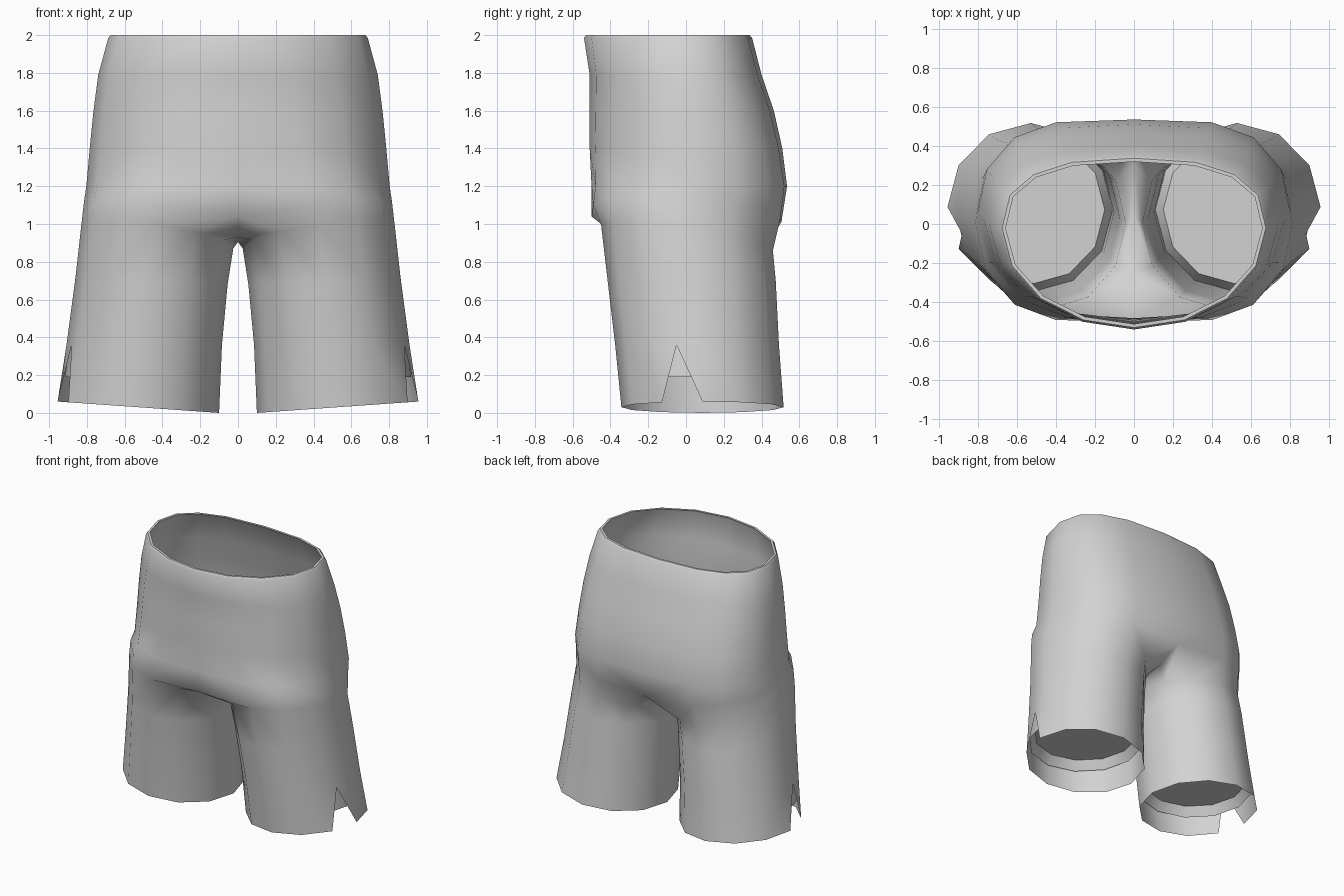
import bpy, bmesh
from math import sin, cos, pi, radians

if "Cube" in bpy.data.objects:
    bpy.data.objects.remove(bpy.data.objects["Cube"])

cloth = bpy.data.materials.new("light_grey_cloth")
cloth.use_nodes = True
grey = (0.65, 0.65, 0.65, 1)
cloth.diffuse_color = grey
cloth.node_tree.nodes["Principled BSDF"].inputs["Base Color"].default_value = grey

ARC = 9      # points from centre front round the side to centre back
SIDES = 12   # sides of each leg

# height, half width, front y, back y, y of the widest point, share of leg roundness
TORSO = [(2.0, 0.675, -0.53, 0.337, -0.02, 0), (1.985, 0.687, -0.54, 0.35, -0.02, 0),
         (1.79, 0.74, -0.51, 0.40, 0.0, 0.1), (1.6, 0.765, -0.51, 0.465, 0.02, 0.2),
         (1.4, 0.785, -0.51, 0.51, 0.04, 0.3), (1.2, 0.803, -0.50, 0.535, 0.06, 0.5)]
FOLD = (1.04, 0.815, -0.50, 0.505, 0.06, 0.8)
FOLD_RISE = (0, 0.06, 0.1, 0.09, 0.08, 0.06, 0.03, -0.01, -0.03)
# height, inner x, outer x, front y, back y, tilt to the outside, tilt to the back
LEGS = [(0.93, 0.025, 0.83, -0.45, 0.46, 0.06, -0.07),
        (0.7, 0.055, 0.86, -0.415, 0.475, 0.02, 0), (0.36, 0.085, 0.908, -0.375, 0.492, 0, 0)]
HEM = (0.03, 0.10, 0.955, -0.342, 0.517, 0.03, 0)
ARCH = [(0, 0.30, 0.93), (0, 0.05, 0.905), (0, -0.25, 0.93)]


def torso_row(row, inset=0.0):
    z, a, front, back, mid, share = row
    a, front, back = a - inset, front + inset, back - inset
    pts = []
    for j in range(ARC):
        t = -pi / 2 + pi * j / (ARC - 1)
        s, c = sin(t), max(cos(t), 0.0)
        if s <= 0:
            x, y = a * c, mid + s * (mid - front)
        else:
            x, y = a * c ** 0.78, mid + s ** 0.78 * (back - mid)
        if j in (0, ARC - 1):
            x = 0
        else:
            # lean towards the outline of the leg below
            u = radians(-120 + 360 * j / SIDES)
            cx = a / 2 + 0.015
            x += share * (cx + (a - cx) * cos(u) - x)
            y += share * ((front + back) / 2 + (back - front) / 2 * sin(u) - y)
        pts.append((x, y, z))
    return pts


def leg_row(row, inset=0.0):
    z, inner, outer, front, back, tilt, lean = row
    cx, cy = (inner + outer) / 2, (front + back) / 2
    rx, ry = (outer - inner) / 2 - inset, (back - front) / 2 - inset
    pts = []
    for j in range(SIDES):
        t = radians(-120 + 360 * j / SIDES)
        pts.append((cx + rx * cos(t), cy + ry * sin(t), z + tilt * cos(t) + lean * sin(t)))
    return pts


def bridge(bm, upper, lower, closed=False, skip=()):
    n = len(upper)
    for j in range(n if closed else n - 1):
        if j not in skip:
            k = (j + 1) % n
            bm.faces.new((upper[j], lower[j], lower[k], upper[k]))


def add_body(bm, inset):
    """Waist down to the last shared leg ring; returns waist row and leg rings."""
    def verts(pts):
        return [bm.verts.new(p) for p in pts]
    rows = [verts(torso_row(r, inset)) for r in TORSO]
    fold = [(x, y, z + d) for (x, y, z), d in zip(torso_row(FOLD, inset), FOLD_RISE)]
    rows.append(verts(fold))
    for up, low in zip(rows, rows[1:]):
        bridge(bm, up, low)
    # the crotch arch closes the fold row into a leg ring
    top = rows[-1] + verts([(x, y, z + inset) for x, y, z in ARCH])
    rings = [top] + [verts(leg_row(r, inset)) for r in LEGS]
    return rows[0], rings


def finish(bm, name, flip=False):
    if flip:
        bmesh.ops.reverse_faces(bm, faces=bm.faces[:])
    mesh = bpy.data.meshes.new(name)
    bm.to_mesh(mesh)
    bm.free()
    mesh.materials.append(cloth)
    obj = bpy.data.objects.new(name, mesh)
    bpy.context.collection.objects.link(obj)
    mirror = obj.modifiers.new("mirror", "MIRROR")
    mirror.use_clip = True
    mirror.merge_threshold = 0.001
    bpy.ops.object.select_all(action="DESELECT")
    obj.select_set(True)
    bpy.context.view_layer.objects.active = obj
    bpy.ops.object.shade_smooth_by_angle(angle=radians(60))


# Outer shell with a pointed notch in the outside of each hem
bm = bmesh.new()
waist, rings = add_body(bm, 0.0)
for up, low in zip(rings[:-2], rings[1:-1]):
    bridge(bm, up, low, True)
hem = [bm.verts.new(p) for p in leg_row(HEM)]
above, knee = rings[-2], rings[-1]
cut = 3      # side just in front of the outermost point
bridge(bm, above, knee, True, (cut,))
bridge(bm, knee, hem, True, (cut,))
apex = bm.verts.new((knee[cut].co + knee[cut + 1].co) / 2)
bm.faces.new((above[cut], knee[cut], apex, knee[cut + 1], above[cut + 1]))
bm.faces.new((knee[cut], hem[cut], apex))
bm.faces.new((apex, hem[cut + 1], knee[cut + 1]))
finish(bm, "shorts_shell")

# Lining: waist rim, inner walls, and a recessed closed stop inside each leg
bm = bmesh.new()
waist, rings = add_body(bm, 0.018)
rim = [bm.verts.new(p) for p in torso_row(TORSO[0])]
bridge(bm, rim, waist)
stop = (0.095, 0.932, -0.36, 0.505, 0, 0)
for height, inset in ((0.19, 0.015), (0.26, 0.055)):
    rings.append([bm.verts.new(p) for p in leg_row((height,) + stop, inset)])
for up, low in zip(rings, rings[1:]):
    bridge(bm, up, low, True)
bm.faces.new(reversed(rings[-1]))
finish(bm, "shorts_lining", flip=True)
